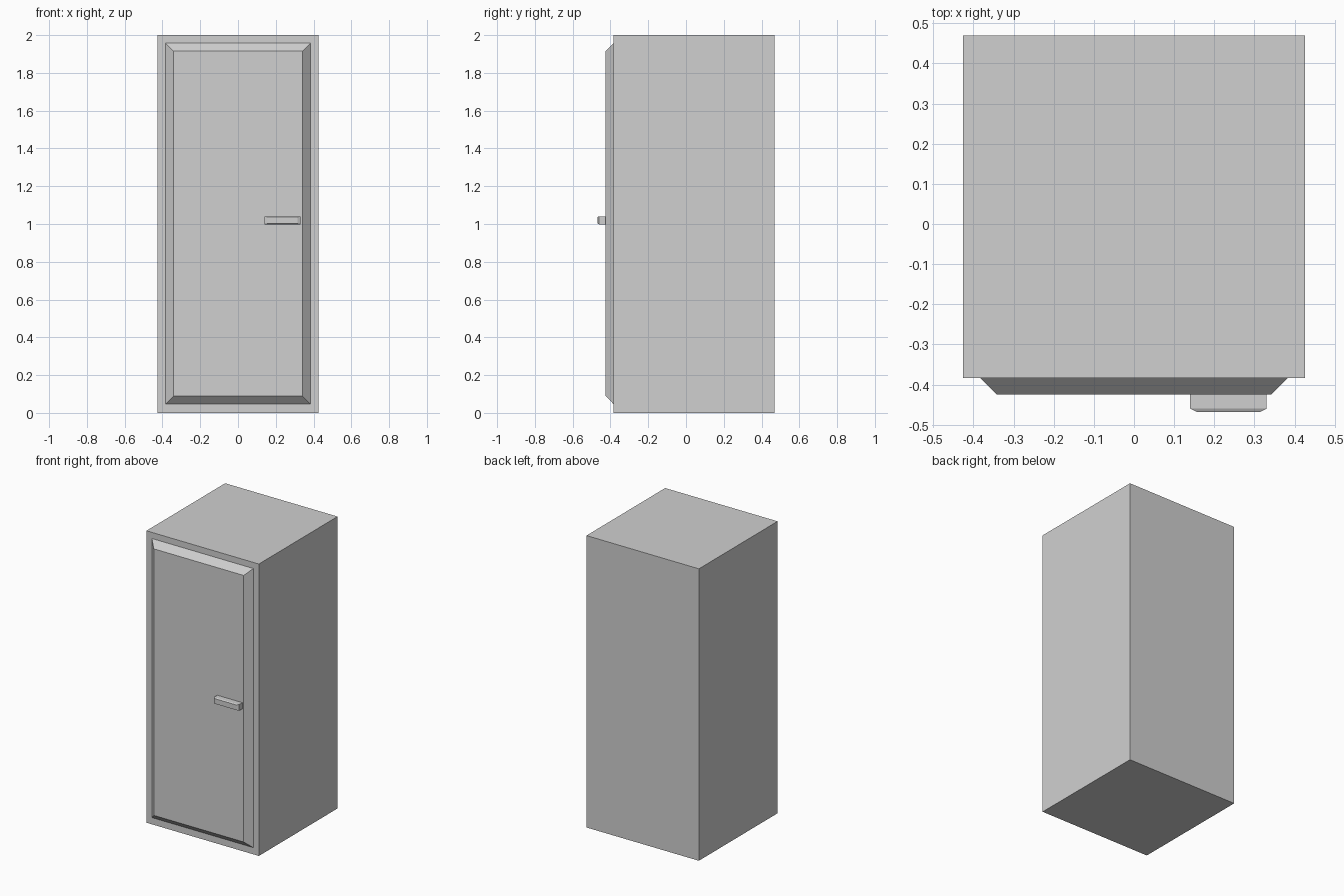
import bpy
import bmesh

cube = bpy.data.objects.get("Cube")
if cube:
    bpy.data.objects.remove(cube, do_unlink=True)

grey = bpy.data.materials.new("light_grey")
grey.use_nodes = True
colour = (0.63, 0.63, 0.63, 1)
grey.diffuse_color = colour
grey.node_tree.nodes["Principled BSDF"].inputs["Base Color"].default_value = colour


def block(name, low, high, taper_y=None, inset=(0, 0)):
    """Box from low to high; the front narrows by inset (x, z) from taper_y on."""
    bm = bmesh.new()
    bmesh.ops.create_cube(bm, size=1)
    for v in bm.verts:
        v.co = [low[i] + (v.co[i] + 0.5) * (high[i] - low[i]) for i in range(3)]
    if taper_y is not None:
        front = min(bm.faces, key=lambda f: f.calc_center_median().y)
        # Extend the front face forward only where a straight section comes first
        if taper_y < high[1]:
            for v in front.verts:
                v.co.y = taper_y
            front = bmesh.ops.extrude_discrete_faces(bm, faces=[front])["faces"][0]
        centre = front.calc_center_median()
        for v in front.verts:
            v.co.y = low[1]
            v.co.x += inset[0] if v.co.x < centre.x else -inset[0]
            v.co.z += inset[1] if v.co.z < centre.z else -inset[1]
    bmesh.ops.recalc_face_normals(bm, faces=bm.faces)
    mesh = bpy.data.meshes.new(name)
    bm.to_mesh(mesh)
    bm.free()
    mesh.materials.append(grey)
    obj = bpy.data.objects.new(name, mesh)
    bpy.context.collection.objects.link(obj)
    return obj


# Cabinet body
block("cabinet_body", (-0.426, -0.383, 0), (0.426, 0.469, 2))
# Raised door panel with sloping edges
block("door_panel", (-0.384, -0.425, 0.046), (0.384, -0.383, 1.958),
      taper_y=-0.383, inset=(0.043, 0.043))
# Handle bar with a chamfered front
block("door_handle", (0.14, -0.468, 0.998), (0.33, -0.425, 1.041),
      taper_y=-0.46, inset=(0.016, 0.004))
